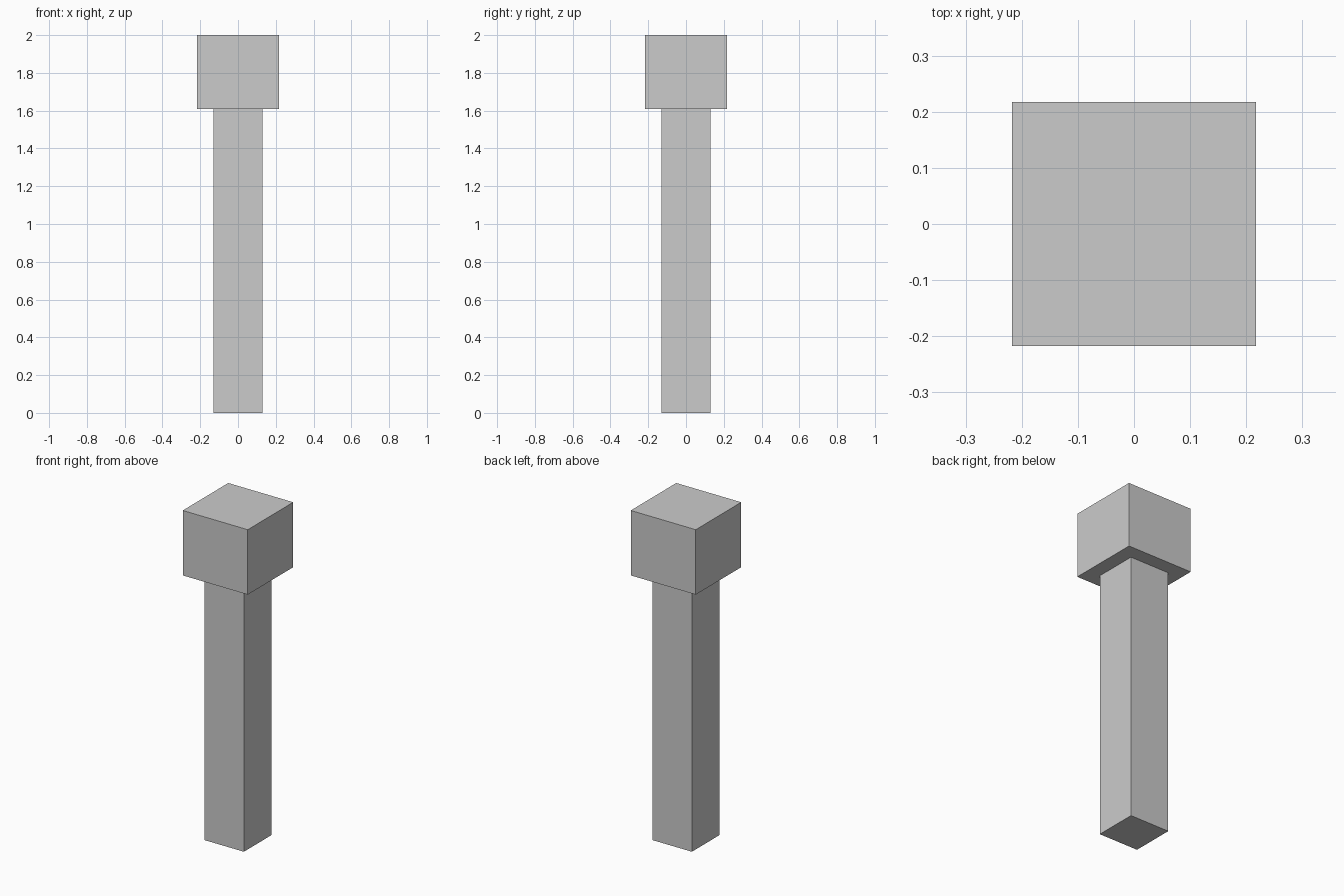
import bpy

if "Cube" in bpy.data.objects:
    bpy.data.objects.remove(bpy.data.objects["Cube"])


def block(name, width, z0, z1):
    """Square block centred on the z axis between two heights."""
    bpy.ops.mesh.primitive_cube_add(size=1, location=(0, 0, (z0 + z1) / 2))
    ob = bpy.context.object
    ob.name = name
    ob.scale = (width, width, z1 - z0)
    bpy.ops.object.transform_apply(location=False, rotation=False, scale=True)
    return ob


HEAD_BASE = 1.608

# Long square shaft
block("shaft", 0.262, 0.0, HEAD_BASE)

# Wider block on top
block("head", 0.434, HEAD_BASE, 2.0)
